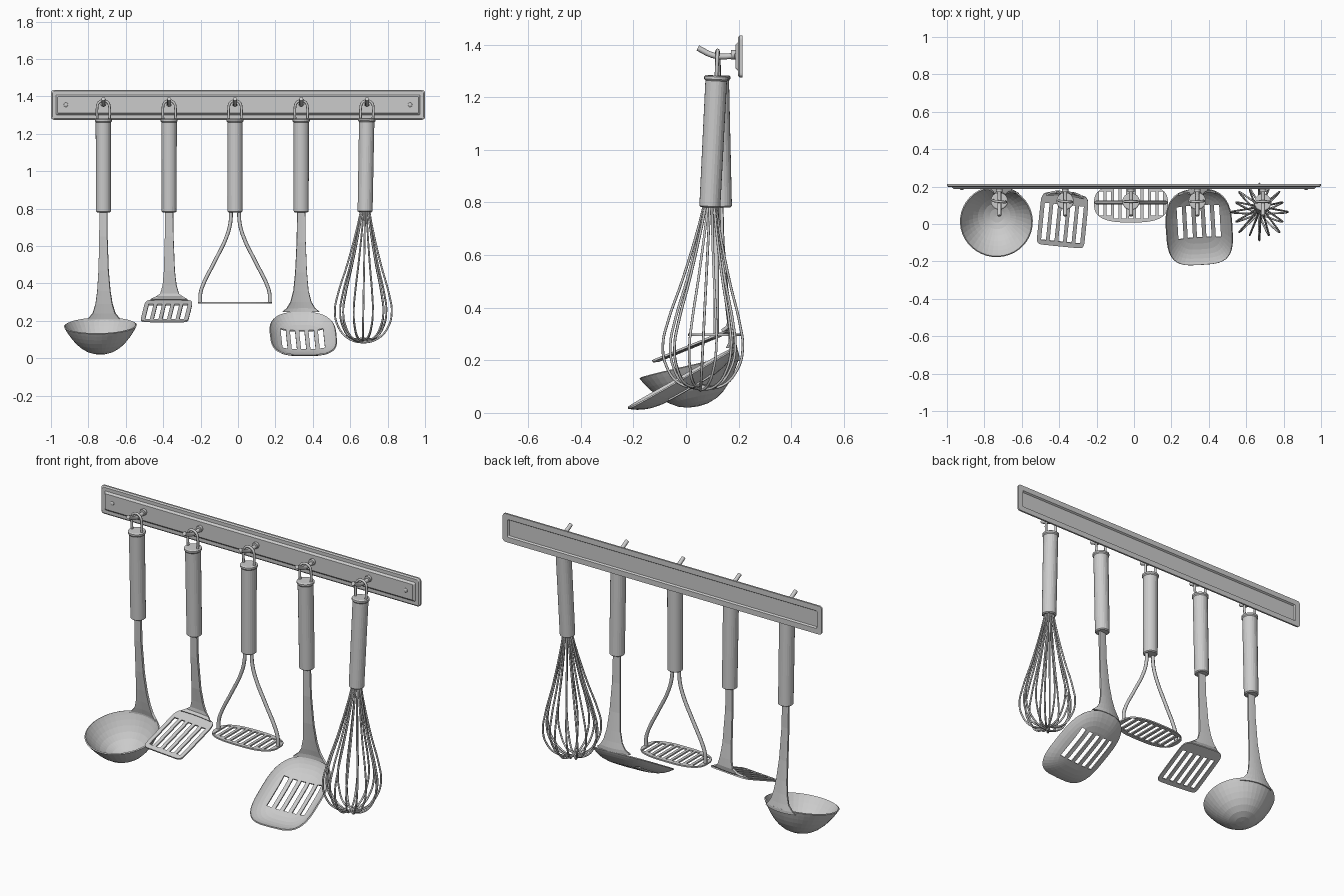
import bpy, bmesh
from math import pi, sin, cos, copysign
from mathutils import Matrix, Vector

if "Cube" in bpy.data.objects:
    bpy.data.objects.remove(bpy.data.objects["Cube"])

HANG_Y, HANG_Z = 0.12, 1.37


def link(name, data, matrix=Matrix()):
    obj = bpy.data.objects.new(name, data)
    bpy.context.collection.objects.link(obj)
    obj.matrix_world = matrix
    return obj


def mesh_object(name, bm, matrix=Matrix()):
    bmesh.ops.recalc_face_normals(bm, faces=bm.faces)
    mesh = bpy.data.meshes.new(name)
    bm.to_mesh(mesh)
    bm.free()
    return link(name, mesh, matrix)


def loft(name, rows, matrix=Matrix(), closed=True, caps=False):
    """Skin a list of point rows, each row open or a closed ring."""
    bm = bmesh.new()
    rings = [[bm.verts.new(p) for p in row] for row in rows]
    n = len(rings[0])
    for a, b in zip(rings, rings[1:]):
        for i in range(n if closed else n - 1):
            j = (i + 1) % n
            bm.faces.new((a[i], a[j], b[j], b[i]))
    if caps:
        bm.faces.new(rings[0])
        bm.faces.new(rings[-1])
    return mesh_object(name, bm, matrix)


def thicken(obj, amount):
    mod = obj.modifiers.new("thickness", 'SOLIDIFY')
    mod.thickness, mod.offset = amount, 0
    return obj


def wire(name, points, radius, matrix=Matrix(), smooth=True):
    curve = bpy.data.curves.new(name, 'CURVE')
    curve.dimensions = '3D'
    curve.bevel_depth, curve.bevel_resolution = radius, 2
    curve.use_fill_caps = True
    curve.resolution_u = 5
    spline = curve.splines.new('BEZIER')
    spline.bezier_points.add(len(points) - 1)
    for bp, p in zip(spline.bezier_points, points):
        bp.co = p
        bp.handle_left_type = bp.handle_right_type = 'AUTO' if smooth else 'VECTOR'
    return link(name, curve, matrix)


def cut_slots(obj, count, pitch, width, y0, y1):
    """Cut a row of slots, running along local y, through a thin part."""
    bm = bmesh.new()
    for i in range(count):
        box = Matrix.Translation(((i - (count - 1) / 2) * pitch, (y0 + y1) / 2, 0))
        bmesh.ops.create_cube(bm, size=1, matrix=box @ Matrix.Diagonal((width, y1 - y0, 0.4, 1)))
    cutter = mesh_object("slot_cutter", bm, obj.matrix_world)
    cutter.hide_render = True
    mod = obj.modifiers.new("slots", 'BOOLEAN')
    mod.object, mod.operation, mod.solver = cutter, 'DIFFERENCE', 'EXACT'
    bpy.context.view_layer.update()
    baked = bpy.data.meshes.new_from_object(obj.evaluated_get(bpy.context.evaluated_depsgraph_get()))
    obj.modifiers.clear()
    obj.data = baked
    bpy.data.objects.remove(cutter)


def outline(half_x, half_y, front, back, y=0, z=0, count=40):
    """Superellipse ring with its own squareness at front and back."""
    pts = []
    for i in range(count):
        c, s = cos(2 * pi * i / count), sin(2 * pi * i / count)
        e = 2 / (back if s > 0 else front)
        pts.append((half_x * copysign(abs(c) ** e, c), y + half_y * copysign(abs(s) ** e, s), z))
    return pts


def dish(name, half_x, half_y, front, back, depth, power, matrix):
    rows = [outline(half_x * r, half_y * r, front, back, 0, -depth * (1 - r ** power))
            for r in (0.04, 0.2, 0.38, 0.54, 0.68, 0.79, 0.88, 0.95, 1)]
    bm_obj = loft(name, rows, matrix)
    bm = bmesh.new()
    bm.from_mesh(bm_obj.data)
    bm.faces.new([v for v in bm.verts if v.index < len(rows[0])])
    bmesh.ops.recalc_face_normals(bm, faces=bm.faces)
    bm.to_mesh(bm_obj.data)
    bm.free()
    return thicken(bm_obj, 0.007)


def plate(name, points, thickness, matrix):
    rows = [[(x, y, s * thickness / 2) for x, y, _ in points] for s in (-1, 1)]
    return loft(name, rows, matrix, caps=True)


def neck(name, stations, bow, matrix):
    """Bowed strip; each station is half width, y, z."""
    cols = [i / 4 for i in range(-4, 5)]
    rows = [[(w * t, y - bow * (w * t) ** 2, z) for t in cols] for w, y, z in stations]
    return thicken(loft(name, rows, matrix, closed=False), 0.012)


def hang(x, yaw=0, tilt=0.025, lean=0):
    """Placement of a tool on its hook; tool space keeps world heights."""
    turn = Matrix.Rotation(lean, 4, 'Y') @ Matrix.Rotation(tilt, 4, 'X') @ Matrix.Rotation(yaw, 4, 'Z')
    return Matrix.Translation((x, HANG_Y, HANG_Z)) @ turn @ Matrix.Translation((0, 0, -HANG_Z))


def pose(y, z, pitch):
    return Matrix.Translation((0, y, z)) @ Matrix.Rotation(pitch, 4, 'X')


# Wall rail: pressed plate with a raised panel and hollow back
def rail_ring(inset, y):
    hx, hz, r = 1 - inset, 0.08 - inset, max(0.016 - inset / 3, 0.004)
    ring = []
    for k, (sx, sz) in enumerate(((1, 1), (-1, 1), (-1, -1), (1, -1))):
        for i in range(5):
            a = (k + i / 4) * pi / 2
            ring.append((sx * (hx - r) + r * cos(a), y, 1.355 + sz * (hz - r) + r * sin(a)))
    return ring


loft("wall_rail", [rail_ring(i, y) for i, y in (
    (0.036, 0.205), (0.03, 0.214), (0, 0.214), (0, 0.204), (0.007, 0.198),
    (0.026, 0.198), (0.036, 0.188))], caps=True)

for side in (-1, 1):
    bm = bmesh.new()
    bmesh.ops.create_uvsphere(bm, u_segments=12, v_segments=8, radius=0.012)
    mesh_object("rail_screw", bm, Matrix.Translation((0.92 * side, 0.188, 1.355))
                @ Matrix.Diagonal((1, 0.5, 1, 1)))

# Placement of the five tools
tools = {
    "ladle": hang(-0.72, -0.115),
    "turner": hang(-0.368, -0.1),
    "masher": hang(-0.016, 0, 0),
    "spoon": hang(0.338, 0.06),
    "whisk": hang(0.69, 0, -0.05, 0.018),
}

# Hooks, handles and hanging loops shared by all tools
GRIP = ((0.034, 0.78), (0.04, 0.785), (0.041, 1.262), (0.046, 1.268), (0.046, 1.278), (0.04, 1.282))
for tool, place in tools.items():
    x = place.translation.x + place.to_3x3().col[2].x * HANG_Z
    wire(tool + "_hook", [(x, y, z) for y, z in ((0.19, 1.358), (0.13, 1.355), (0.1, 1.36), (0.045, 1.387))], 0.011)
    wire(tool + "_hook_base", [(x, 0.19, 1.362), (x, 0.172, 1.362)], 0.018, smooth=False)
    loft(tool + "_handle", [[(r * cos(i * pi / 12), r * sin(i * pi / 12), z) for i in range(24)]
                            for r, z in GRIP], place, caps=True)
    arch = [(0.033 * cos(a * pi / 6), 0, 1.345 + 0.033 * sin(a * pi / 6)) for a in range(7)]
    wire(tool + "_loop", [(0.033, 0, 1.27)] + arch + [(-0.033, 0, 1.27)], 0.007, place)

# Ladle
m = tools["ladle"]
neck("ladle_neck", ((0.021, 0, 0.8), (0.022, 0, 0.65), (0.027, 0.01, 0.47), (0.035, 0.022, 0.36),
                    (0.045, 0.032, 0.29), (0.06, 0.041, 0.24), (0.085, 0.048, 0.21), (0.1, 0.048, 0.195)), 2.6, m)
dish("ladle_bowl", 0.192, 0.192, 2, 2, 0.15, 2.4, m @ pose(-0.138, 0.178, 0.2))

# Slotted turner
m = tools["turner"]
neck("turner_neck", ((0.021, 0, 0.8), (0.023, 0, 0.65), (0.029, 0.01, 0.47), (0.037, 0.02, 0.39),
                     (0.05, 0.024, 0.345), (0.075, 0.02, 0.325), (0.1, 0.006, 0.312)), 0.6, m)
blade = plate("turner_blade", outline(0.128, 0.152, 12, 7), 0.008, m @ pose(-0.127, 0.256, 0.36))
cut_slots(blade, 5, 0.046, 0.026, -0.125, 0.09)

# Masher
m = tools["masher"]
base = plate("masher_plate", outline(0.198, 0.102, 2.8, 2.8), 0.008, m @ pose(-0.01, 0.297, 0))
for count, reach in ((9, 0.065), (5, 0.08)):
    cut_slots(base, count, 0.04, 0.024, -reach, reach)
for side in (-1, 1):
    wire("masher_arm", [(side * x, -0.005, z) for x, z in (
        (0.022, 0.8), (0.024, 0.73), (0.045, 0.65), (0.11, 0.515), (0.172, 0.39), (0.185, 0.345), (0.186, 0.297))],
        0.01, m)

# Slotted spoon
m = tools["spoon"]
neck("spoon_neck", ((0.021, 0, 0.8), (0.024, 0, 0.62), (0.031, 0.01, 0.46), (0.04, 0.022, 0.36),
                    (0.055, 0.03, 0.3), (0.075, 0.036, 0.267), (0.1, 0.036, 0.246)), 2.2, m)
pan = dish("spoon_pan", 0.176, 0.232, 3.6, 2.7, 0.05, 4, m @ pose(-0.168, 0.137, 0.49))
cut_slots(pan, 5, 0.05, 0.028, -0.09, 0.11)

# Whisk
m = tools["whisk"]
BULB = ((0.022, 0.79), (0.04, 0.7), (0.09, 0.5), (0.137, 0.34), (0.152, 0.25), (0.135, 0.17), (0.08, 0.105))
for k in range(8):
    a, size = k * pi / 8, (1, 0.88)[k % 2]
    half = [(r * size, 0.79 - (0.79 - z) * (0.97 + 0.03 * size)) for r, z in BULB]
    path = half + [(0, 0.083 + 0.003 * k)] + [(-r, z) for r, z in reversed(half)]
    wire("whisk_wire", [(r * cos(a), r * sin(a), z) for r, z in path], 0.005, m)
